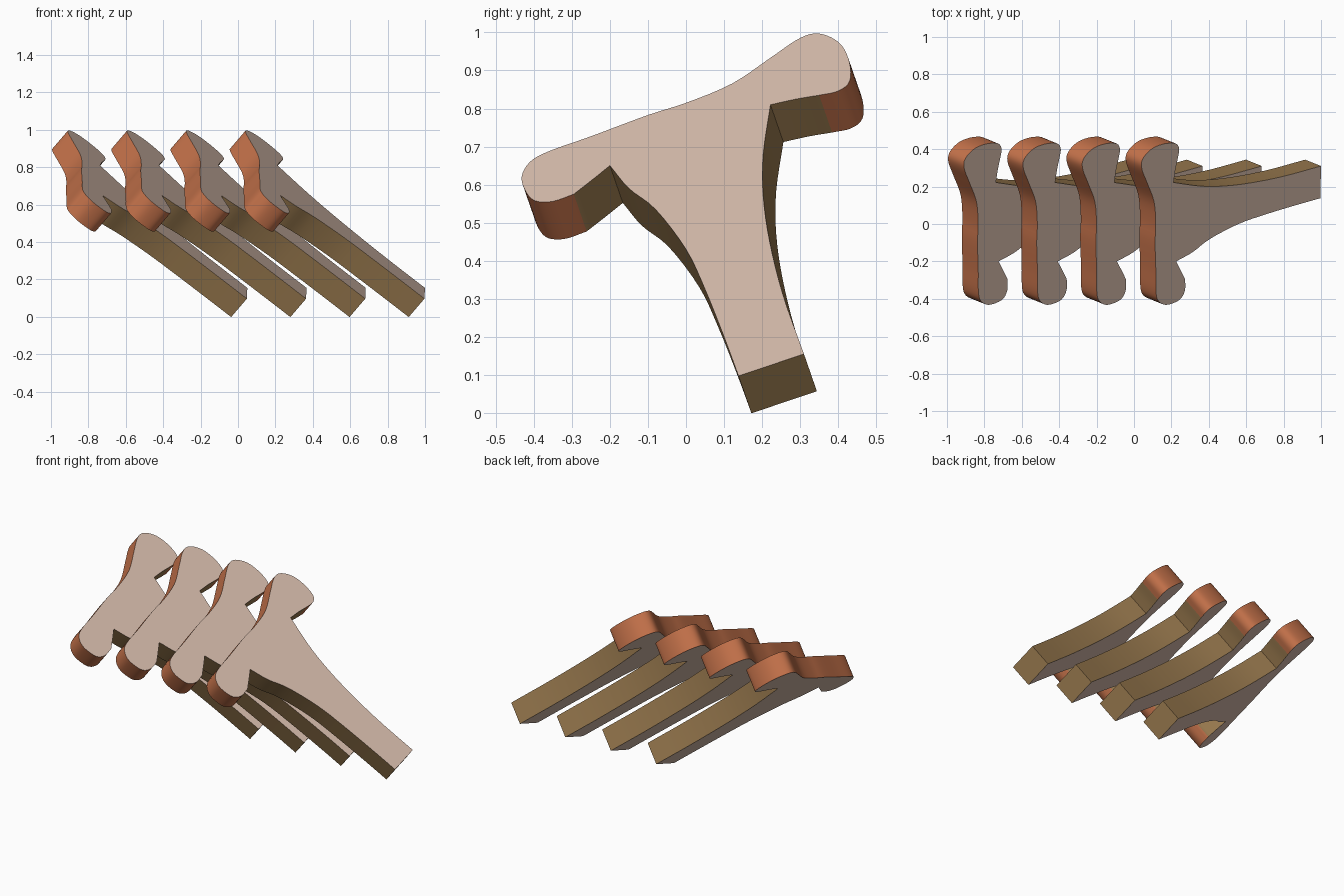
import bpy, bmesh, math
from mathutils import Vector

if "Cube" in bpy.data.objects:
    bpy.data.objects.remove(bpy.data.objects["Cube"])


def material(name, rgb):
    m = bpy.data.materials.new(name)
    m.diffuse_color = (*rgb, 1)
    m.use_nodes = True
    m.node_tree.nodes["Principled BSDF"].inputs["Base Color"].default_value = m.diffuse_color
    return m


MATS = [material("pale_tan", (0.66, 0.49, 0.40)),
        material("terracotta", (0.56, 0.17, 0.07)),
        material("ochre_brown", (0.33, 0.20, 0.08))]
TAN, RUST, BROWN = range(3)

# Front outline of one tilted T plate as (y, z) runs; each run is a smooth wall
RUNS = [
    # under the upper hook
    (BROWN, [(0.222, 0.81), (0.29, 0.825), (0.35, 0.835)]),
    # hook tip, along the head, to the lower hook tip
    (RUST, [(0.35, 0.835), (0.40, 0.846), (0.43, 0.872), (0.43, 0.92), (0.41, 0.965),
            (0.375, 0.99), (0.335, 0.997), (0.29, 0.98), (0.22, 0.932), (0.12, 0.865),
            (0.0, 0.815), (-0.10, 0.783), (-0.25, 0.727), (-0.36, 0.688), (-0.41, 0.66),
            (-0.432, 0.62), (-0.42, 0.58), (-0.395, 0.557), (-0.35, 0.556), (-0.295, 0.575)]),
    # under the lower hook
    (BROWN, [(-0.295, 0.575), (-0.25, 0.61), (-0.20, 0.65)]),
    # near side of the stem
    (BROWN, [(-0.20, 0.65), (-0.15, 0.59), (-0.08, 0.535), (0.0, 0.43), (0.05, 0.325),
             (0.10, 0.20), (0.138, 0.097)]),
    # stem end
    (BROWN, [(0.138, 0.097), (0.31, 0.155)]),
    # far side of the stem
    (BROWN, [(0.31, 0.155), (0.255, 0.31), (0.22, 0.45), (0.203, 0.57), (0.203, 0.68),
             (0.222, 0.81)]),
]
THICK = Vector((-0.084, 0.034, -0.098))
COUNT, STEP = 4, 0.3165


def spline(pts, n=4):
    """Catmull-Rom samples, without the last point."""
    p = [Vector(q) for q in pts]
    if len(p) == 2:
        return p[:1]
    p = [2 * p[0] - p[1]] + p + [2 * p[-1] - p[-2]]
    out = []
    for a, b, c, d in zip(p, p[1:], p[2:], p[3:]):
        for i in range(n):
            t = i / n
            out.append(0.5 * (2 * b + (c - a) * t + (2 * a - 5 * b + 4 * c - d) * t * t
                              + (3 * b - a - 3 * c + d) * t ** 3))
    return out


def on_plane(q):
    """Lift a (y, z) outline point onto the tilted plate."""
    y, z = q
    return Vector((0.05 - (z - 0.155 - 0.35 * (y - 0.31)) / 0.87, y, z))


# One plate: front and back caps joined by coloured walls
bm = bmesh.new()
front, back, colours = [], [], []
for colour, pts in RUNS:
    for q in spline(pts):
        co = on_plane(q)
        front.append(bm.verts.new(co))
        back.append(bm.verts.new(co + THICK))
        colours.append(colour)
bm.faces.new(front)
bm.faces.new(back[::-1])
for i, colour in enumerate(colours):
    j = (i + 1) % len(front)
    bm.faces.new((front[i], back[i], back[j], front[j])).material_index = colour
bmesh.ops.recalc_face_normals(bm, faces=bm.faces)
bmesh.ops.triangulate(bm, faces=[f for f in bm.faces if len(f.verts) > 4])
mesh = bpy.data.meshes.new("branched_plate")
bm.to_mesh(mesh)
bm.free()
for m in MATS:
    mesh.materials.append(m)

# Row of four identical plates
for k in range(COUNT):
    ob = bpy.data.objects.new(f"branched_plate_{k + 1}", mesh)
    ob.location.x = k * STEP
    bpy.context.collection.objects.link(ob)
    if k == 0:
        bpy.context.view_layer.objects.active = ob
        ob.select_set(True)
        bpy.ops.object.shade_smooth_by_angle(angle=math.radians(35))
